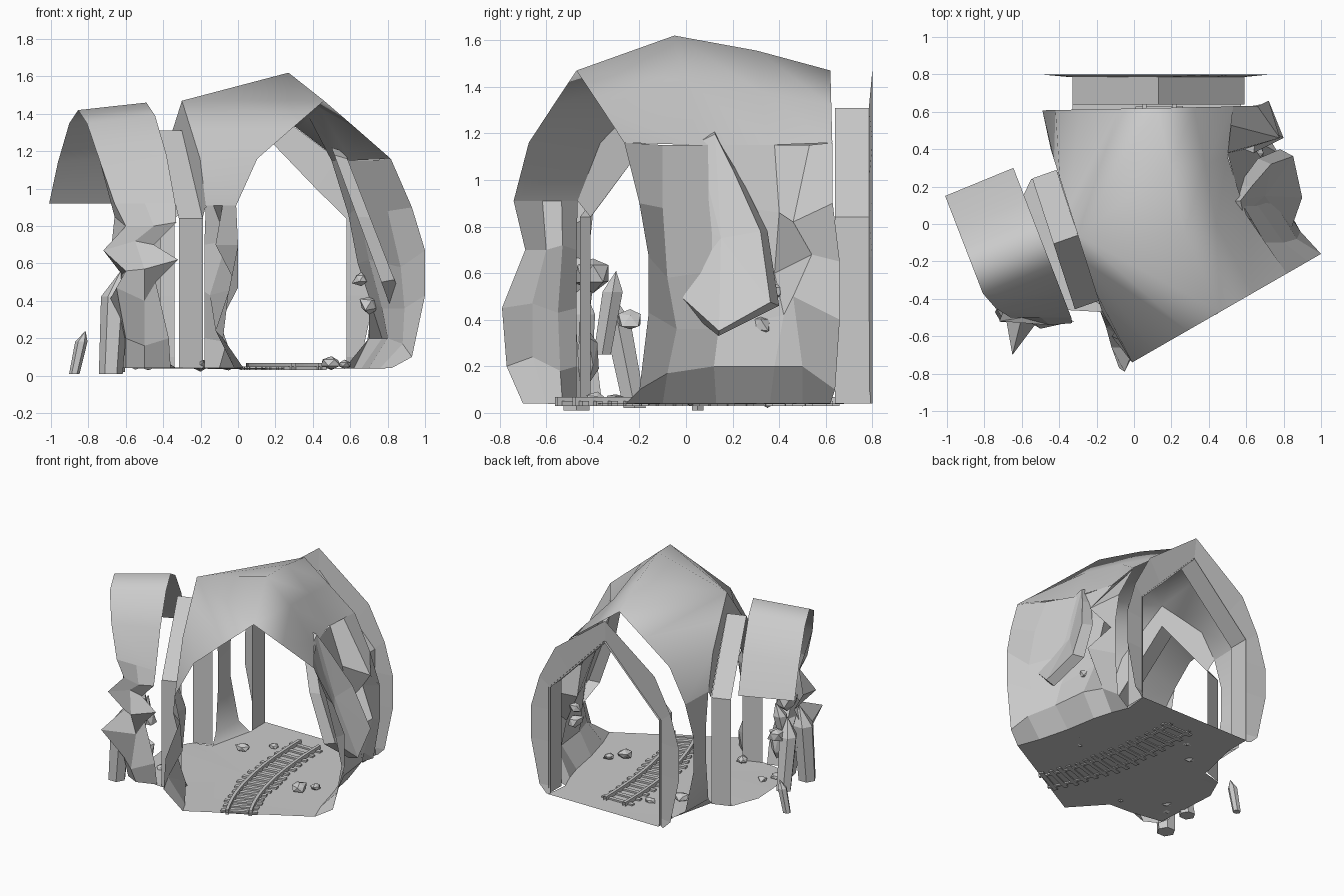
import bpy, bmesh, math, random
from mathutils import Vector as V

if "Cube" in bpy.data.objects:
    bpy.data.objects.remove(bpy.data.objects["Cube"])

random.seed(4)

def make(name, verts, faces, smooth=None):
    me = bpy.data.meshes.new(name)
    me.from_pydata([tuple(v) for v in verts], [], faces)
    bm = bmesh.new()
    bm.from_mesh(me)
    bmesh.ops.remove_doubles(bm, verts=bm.verts, dist=.0005)
    bmesh.ops.recalc_face_normals(bm, faces=bm.faces)
    bm.to_mesh(me)
    bm.free()
    ob = bpy.data.objects.new(name, me)
    bpy.context.collection.objects.link(ob)
    if smooth:
        bpy.ops.object.select_all(action='DESELECT')
        ob.select_set(True)
        bpy.context.view_layer.objects.active = ob
        bpy.ops.object.shade_smooth_by_angle(angle=math.radians(smooth))
    return ob

def grid_faces(rows, start=0):
    n = len(rows[0])
    return [tuple(start + k for k in (r * n + i, r * n + i + 1, (r + 1) * n + i + 1, (r + 1) * n + i))
            for r in range(len(rows) - 1) for i in range(n - 1)]

def sheet(name, rows, smooth=None):
    """Grid surface through equally long rows of points."""
    return make(name, [p for r in rows for p in r], grid_faces(rows), smooth)

def profile(c, d, pts, s=1):
    """Put (u, z) points in the upright plane through c along d."""
    return [V((c[0] + d[0] * u * s, c[1] + d[1] * u * s, z)) for u, z in pts]

def both(half):
    return [(-u, z) for u, z in half[:0:-1]] + half

# Shared arch outlines: upper gable, lower side, small timber gate
upper = [(0, 1.47), (.2, 1.32), (.41, 1.16), (.54, .91)]
lower = [(.54, .91), (.61, .67), (.61, .43), (.54, .1), (.45, .04)]
gate = both([(0, 1.31), (.46, .84), (.46, .04)])
FC, FD = (.46, -.47), (.87, .5)          # front mouth
LC, LD = (-.3, -.06), (-.3, .95)         # side mouth
BC, BD = (.12, .62), (1, .02)            # back mouth
LS = .79

# Roof: shells wrap from mouth to mouth and close at one high point
front = profile(FC, FD, both(upper))
side = profile(LC, LD, both(upper), LS)
back = profile(BC, BD, both(upper))
peak = V((.27, -.05, 1.62))
verts, faces = [], []
for rows in ([front[:4], side[:4]],
             [side[3:], back[3::-1]],
             [front[3:6], [peak, V((.44, 0, 1.43)), V((.6, .05, 1.15))],
              [(peak + back[3]) / 2 + V((0, .02, .01)), V((.38, .32, 1.38)), V((.5, .36, 1.15))], back[3:6]]):
    faces += grid_faces(rows, len(verts))
    verts += [p for r in rows for p in r]
k = len(verts)
verts += [front[3], side[3], back[3], peak, (peak + back[3]) / 2 + V((0, .02, .01))]
faces += [(k, k + 1, k + 3), (k + 1, k + 4, k + 3), (k + 1, k + 2, k + 4)]
make("vault_roof", verts, faces, 75)

def low(c, d, sign, s=1):
    return profile(c, d, [(u * sign, z) for u, z in lower], s)

# Left pillars either side of the side mouth
near_edge = [V((-.18, -.47, z)) for z in (.91, .7, .45, .2, .04)]
near_edge[0] = side[0]
sheet("front_left_pillar", [
    [front[0], V((0, -.69, .7)), V((-.05, -.79, .45)), V((-.08, -.77, .2)), V((.03, -.7, .04))],
    [front[0].lerp(side[0], .45), V((-.12, -.6, .7)), V((0, -.66, .47)), V((-.12, -.66, .24)), V((-.02, -.6, .04))],
    [front[0].lerp(side[0], .75), V((-.06, -.53, .72)), V((-.15, -.55, .43)), V((-.06, -.54, .18)), V((-.1, -.53, .04))],
    near_edge])
sheet("back_left_pillar", [low(LC, LD, 1, LS), low(BC, BD, -1)], 40)

# Infill between the side mouth and its gate
gp = [(0, 1.31), (.2, 1.106), (.41, .89), (.46, .84)]
sheet("side_infill", [side, profile(LC, LD, both(gp), .8)])

# Rocky right wall, bulging out below the roof line
wall = [[(.817, -.265, 1.16), (.93, -.2, .9), (1, -.16, .67), (1, -.16, .43), (.93, -.2, .1), (.82, -.26, .04)],
        [(.7, -.1, 1.15), (.8, -.1, .88), (.87, -.08, .58), (.89, -.04, .36), (.88, -.08, .17), (.76, -.1, .04)],
        [(.57, .12, 1.15), (.64, .13, .9), (.7, .2, .62), (.77, .14, .36), (.8, .12, .2), (.7, .13, .04)],
        [(.5, .38, 1.15), (.59, .4, .86), (.64, .38, .6), (.7, .42, .42), (.77, .38, .2), (.66, .36, .04)],
        [(.51, .53, 1.15), (.78, .46, .82), (.66, .54, .68), (.8, .46, .5), (.7, .5, .2), (.62, .5, .04)],
        [(.53, .63, 1.16), (.66, .63, .9), (.72, .66, .65), (.72, .66, .4), (.68, .64, .1), (.57, .62, .04)]]
sheet("right_rock_wall", wall)

# Large leaning slab on the right wall
rim = [(-.06, .85), (.03, 1.18), (.12, 1.22), (.21, 1.06), (.35, .78), (.4, .46), (.14, .33), (-.07, .5)]
slab_x = lambda z: .54 + (1.22 - z) * .37
base = [V((slab_x(z) - .04, y, z)) for y, z in rim]
top = [V((slab_x(z) + .03, .15 + (y - .15) * .85, .77 + (z - .77) * .95)) for y, z in rim]
make("leaning_slab", base + top + [V((.7, .15, .75))],
     [(i, (i + 1) % 8, 8 + (i + 1) % 8, 8 + i) for i in range(8)]
     + [(8 + i, 8 + (i + 1) % 8, 16) for i in range(8)])

# Gate linings, the back one with a wide flat ring behind it
def lining(name, c, d, out, depth, s):
    far = (c[0] + out[0] * depth, c[1] + out[1] * depth)
    sheet(name, [profile(c, d, gate, s), profile(far, d, gate, s)])

lining("back_gate_lining", (.13, .64), (1, 0), (0, 1), .155, 1)
lining("side_gate_lining", (-.3, -.06), (-.31, .95), (-.93, -.33), .14, .8)
inner = [(0, 1.31), (.3, .997), (.46, .84), (.46, .67), (.46, .43), (.46, .1), (.46, .04)]
outer = [(0, 1.47), (.41, 1.16), (.54, .91), (.61, .67), (.61, .43), (.54, .1), (.48, .04)]
sheet("back_gate_ring", [profile((.12, .785), (1, 0), both(inner)), profile((.115, .8), (1, 0), both(outer), 1.01)])

# Canopy over the side passage
can = both([(0, 1.46), (.13, 1.39), (.3, 1.18), (.43, .92)])
c0 = profile((-.49, -.1), (-.36, .93), can)
c1 = [p + V((-.365, -.15, -.04 if p.z > 1 else 0)) for p in c0]
c1[0] = V((-.66, -.5, .92))
c1[1] = V((-.74, -.45, 1.15))
sheet("side_canopy", [c0, c1], 60)

# Rock wall carrying the near edge of the canopy
ra = [c0[0], V((-.33, -.53, .82)), V((-.45, -.5, .7)), V((-.32, -.52, .62)),
      V((-.44, -.48, .5)), V((-.37, -.46, .2)), V((-.36, -.45, .04))]
rb = [c0[0].lerp(c1[0], .5), V((-.45, -.54, .8)), V((-.55, -.5, .72)), V((-.5, -.56, .57)),
      V((-.5, -.5, .4)), V((-.5, -.56, .16)), V((-.5, -.5, .04))]
rc = [c1[0], V((-.6, -.5, .8)), V((-.72, -.52, .67)), V((-.6, -.5, .56)),
      V((-.65, -.7, .47)), V((-.6, -.5, .2)), V((-.6, -.45, .04))]
rd = [c1[1], V((-.66, -.4, .85)), V((-.68, -.42, .66)), V((-.62, -.4, .54)),
      V((-.7, -.42, .38)), V((-.62, -.38, .2)), V((-.62, -.36, .04))]
sheet("side_rock_wall", [ra, rb, rc, rd])

# Floor
edge = [p[-1] for p in wall]
floor = [V((.03, -.7, .04))] + edge + [V((.59, .8, .04)), V((-.33, .8, .04)), low(BC, BD, -1)[-1],
        low(LC, LD, 1, LS)[-1], V((-.55, .24, .04)), V((-.64, .05, .05)), V((-.6, -.42, .04)),
        V((-.36, -.46, .04)), V((-.18, -.47, .04))]
hub = V((.15, 0, .035))
make("floor", floor + [hub], [(i, (i + 1) % len(floor), len(floor)) for i in range(len(floor))], 40)

# Curved railway
def track(t):
    a, b, c, e = V((.37, -.52)), V((.2, -.2)), V((.135, .2)), V((.135, .66))
    s = 1 - t
    p = a * s**3 + b * 3 * s * s * t + c * 3 * s * t * t + e * t**3
    g = ((b - a) * s * s + (c - b) * 2 * s * t + (e - c) * t * t).normalized()
    return p, g

def block(name, p, g, length, width, z0, z1):
    r = V((g.y, -g.x))
    cs = [p + r * x * width / 2 + g * y * length / 2 for x, y in ((-1, -1), (1, -1), (1, 1), (-1, 1))]
    make(name, [(c.x, c.y, z) for z in (z0, z1) for c in cs],
         [(0, 1, 2, 3), (4, 5, 6, 7)] + [(i, (i + 1) % 4, 4 + (i + 1) % 4, 4 + i) for i in range(4)])

for k in range(15):
    p, g = track((k + .5) / 15)
    block("sleeper", p, g, .03, random.uniform(.24, .3), .03, .05)
for off in (-.08, .08):
    rows = []
    for k in range(17):
        p, g = track(k / 16)
        r = V((g.y, -g.x))
        rows.append([V((*(p + r * (off + w)), z)) for w, z in
                     ((-.011, .03), (-.011, .068), (.011, .068), (.011, .03), (-.011, .03))])
    sheet("rail", rows)

# Six-sided crystals with pointed tops
def crystal(loc, r, h, lean):
    ring = [V((r * math.cos(a), r * math.sin(a), 0)) for a in [i * math.pi / 3 for i in range(6)]]
    L = V((*lean, h))
    vs = [p * .85 for p in ring] + [p + L * .75 for p in ring] + [L + V((r * .3, 0, 0))]
    make("crystal", [V(loc) + v for v in vs],
         [(0, 1, 2, 3, 4, 5)] + [(i, (i + 1) % 6, 6 + (i + 1) % 6, 6 + i) for i in range(6)]
         + [(6 + i, 6 + (i + 1) % 6, 12) for i in range(6)])

for spec in (((-.68, -.47, .01), .075, .55, (.03, .02)), ((-.875, .05, .01), .033, .23, (.05, 0)),
             ((-.66, -.22, .02), .065, .5, (.02, -.1)), ((-.6, -.36, .25), .05, .36, (.05, .06))):
    crystal(*spec)

# Loose stones on the floor and along the walls
def stone(loc, size, flat=.6):
    bm = bmesh.new()
    bmesh.ops.create_icosphere(bm, subdivisions=1, radius=size)
    for v in bm.verts:
        v.co *= random.uniform(.65, 1.15)
        v.co.z *= flat
        v.co += V(loc)
    me = bpy.data.meshes.new("stone")
    bm.to_mesh(me)
    bm.free()
    bpy.context.collection.objects.link(bpy.data.objects.new("stone", me))

for x, y, z, s, f in ((.5, .02, .07, .06, .6), (.57, .1, .06, .04, .6), (-.2, .35, .06, .06, .6),
                      (-.05, .5, .05, .04, .6), (-.55, -.3, .06, .05, .6), (-.48, -.22, .05, .035, .6),
                      (-.2, -.38, .06, .05, .6), (.66, .38, .52, .05, 1), (.7, .32, .38, .06, 1),
                      (-.46, -.42, .25, .06, 2.5), (-.58, -.24, .4, .06, 1), (-.56, -.4, .6, .08, 1)):
    stone((x, y, z), s, f)
